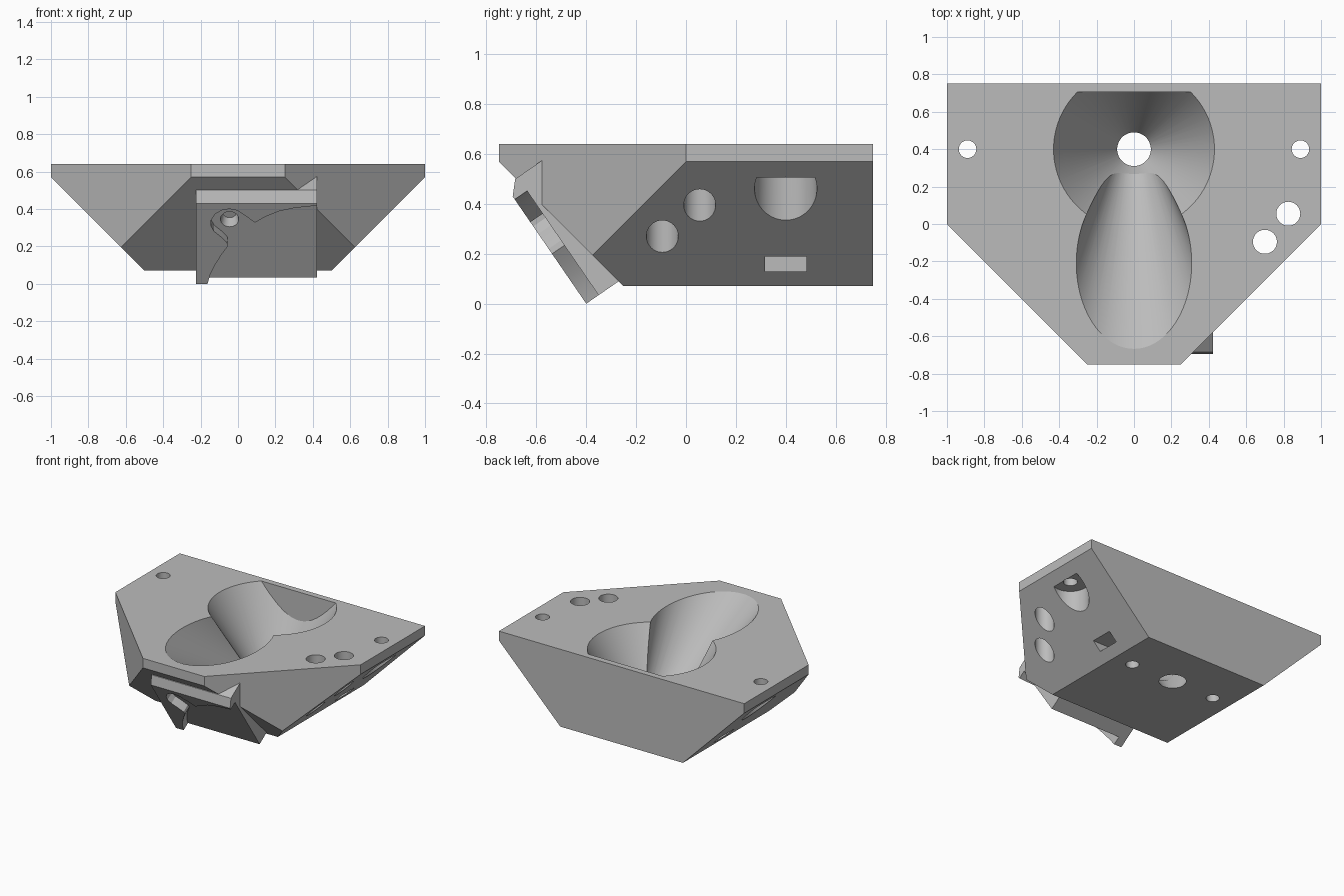
import bpy, bmesh, math
from mathutils import Vector, Matrix

if "Cube" in bpy.data.objects:
    bpy.data.objects.remove(bpy.data.objects["Cube"])

grey = bpy.data.materials.new("plain grey")
grey.diffuse_color = (0.5, 0.5, 0.5, 1)
grey.use_nodes = True
grey.node_tree.nodes["Principled BSDF"].inputs["Base Color"].default_value = grey.diffuse_color


def make(name, bm):
    bmesh.ops.recalc_face_normals(bm, faces=bm.faces)
    me = bpy.data.meshes.new(name)
    bm.to_mesh(me)
    bm.free()
    me.materials.append(grey)
    ob = bpy.data.objects.new(name, me)
    bpy.context.collection.objects.link(ob)
    return ob


def frustum(name, p0, p1, r0, r1, seg=64, clip_y=None):
    """Round cutter between two points, optionally cut flat at a y value."""
    p0, p1 = Vector(p0), Vector(p1)
    axis = p1 - p0
    m = Matrix.Translation((p0 + p1) / 2) @ axis.to_track_quat('Z', 'Y').to_matrix().to_4x4()
    bm = bmesh.new()
    bmesh.ops.create_cone(bm, cap_ends=True, segments=seg, radius1=r0, radius2=r1,
                          depth=axis.length, matrix=m)
    if clip_y is not None:
        bmesh.ops.bisect_plane(bm, geom=bm.verts[:] + bm.edges[:] + bm.faces[:],
                               plane_co=(0, clip_y, 0), plane_no=(0, 1, 0), clear_outer=True)
        bmesh.ops.holes_fill(bm, edges=[e for e in bm.edges if e.is_boundary])
    return make(name, bm)


def box(name, lo, hi):
    lo, hi = Vector(lo), Vector(hi)
    bm = bmesh.new()
    bmesh.ops.create_cube(bm, size=1, matrix=Matrix.Translation((lo + hi) / 2)
                          @ Matrix.Diagonal((hi - lo).to_4d()))
    return make(name, bm)


def prism(name, ring, offset):
    """Closed outline extruded along a vector."""
    bm = bmesh.new()
    f = bm.faces.new([bm.verts.new(p) for p in ring])
    new = bmesh.ops.extrude_face_region(bm, geom=[f])["geom"]
    bmesh.ops.translate(bm, vec=offset, verts=[v for v in new if isinstance(v, bmesh.types.BMVert)])
    return make(name, bm)


def combine(ob, other, op='DIFFERENCE'):
    mod = ob.modifiers.new("cut", 'BOOLEAN')
    mod.operation, mod.solver, mod.object = op, 'EXACT', other
    bpy.context.view_layer.objects.active = ob
    bpy.ops.object.modifier_apply(modifier=mod.name)
    bpy.data.objects.remove(other)


# body: thick top plate over a block bevelled at 45 degrees on three sides
pts = []
for s in (-1, 1):
    for z in (0.57, 0.64):
        pts += [(s, 0, z), (s, 0.75, z), (s * 0.25, -0.75, z)]
    pts += [(s * 0.625, -0.375, 0.195), (s * 0.5, -0.25, 0.07), (s * 0.5, 0.75, 0.07)]
bm = bmesh.new()
for p in pts:
    bm.verts.new(p)
bmesh.ops.convex_hull(bm, input=bm.verts[:])
bmesh.ops.dissolve_limit(bm, angle_limit=0.02, verts=bm.verts[:], edges=bm.edges[:])
body = make("hopper_body", bm)

# tilted plate on the front
INTO, UP = Vector((0, 0.825, 0.566)), Vector((0, -0.566, 0.825))


def on_plate(x, z, d):
    """Point of the plate front at height z, pushed in by d."""
    return Vector((x, -0.4, 0)) + UP * (z / 0.825) + INTO * d


side = [(-0.40, 0), (-0.695, 0.43), (-0.685, 0.50), (-0.52, 0.614), (-0.268, 0.091)]
plate = prism("front_plate", [(-0.225, y, z) for y, z in side], (0.647, 0, 0))

# curved recess, open to the right and the bottom
curve = [(-0.18, -0.08), (-0.163, 0), (-0.148, 0.05), (-0.12, 0.105), (-0.085, 0.16),
         (-0.055, 0.20), (-0.058, 0.22), (-0.09, 0.25), (-0.128, 0.28), (-0.145, 0.31),
         (-0.143, 0.34), (-0.122, 0.372), (-0.085, 0.394), (-0.045, 0.40), (-0.005, 0.392),
         (0.03, 0.37), (0.09, 0.327), (0.15, 0.36), (0.22, 0.388), (0.30, 0.405),
         (0.42, 0.418), (0.6, 0.425), (0.6, -0.08)]
combine(plate, prism("recess", [on_plate(x, z, -0.1) for x, z in curve], INTO * 0.16))
combine(body, plate, 'UNION')
combine(body, frustum("plate_hole", on_plate(-0.045, 0.311, 0.02),
                      on_plate(-0.045, 0.311, 0.13), 0.055, 0.038, 32))

# round funnel with flat back, and its outlet
combine(body, frustum("funnel", (0, 0.4, 0.06), (0, 0.4, 0.70), 0.084, 0.466, 96, clip_y=0.705))
combine(body, frustum("outlet", (0, 0.4, -0.1), (0, 0.4, 0.3), 0.09, 0.09))

# 45 degree conical chute running into the outlet
start, run = Vector((0, 0.4, 0.17)), Vector((0, -1, 1)).normalized()
combine(body, frustum("chute", start, start + run * 1.3, 0.092, 0.092 + 1.3 * 0.304, 96))

# mirrored screw holes, counterbores, bottom holes and nut slots
for s in (-1, 1):
    x = 0.89 * s
    combine(body, frustum("counterbore", (x, 0.4, 0), (x, 0.4, 0.505), 0.125, 0.125))
    combine(body, frustum("screw_hole", (x, 0.4, 0.3), (x, 0.4, 0.8), 0.047, 0.047, 32))
    x = 0.35 * s
    combine(body, frustum("bottom_hole", (x, 0.4, 0), (x, 0.4, 0.3), 0.045, 0.045, 32))
    a, b = sorted((0.28 * s, 0.8 * s))
    combine(body, box("nut_slot", (a, 0.317, 0.13), (b, 0.483, 0.19)))

# pair of cable holes on the right only
for x, y in ((0.825, 0.055), (0.70, -0.095)):
    combine(body, frustum("cable_hole", (x, y, 0), (x, y, 0.8), 0.064, 0.064, 48))

bpy.ops.object.select_all(action='DESELECT')
body.select_set(True)
bpy.context.view_layer.objects.active = body
bpy.ops.object.shade_smooth_by_angle(angle=math.radians(20))
